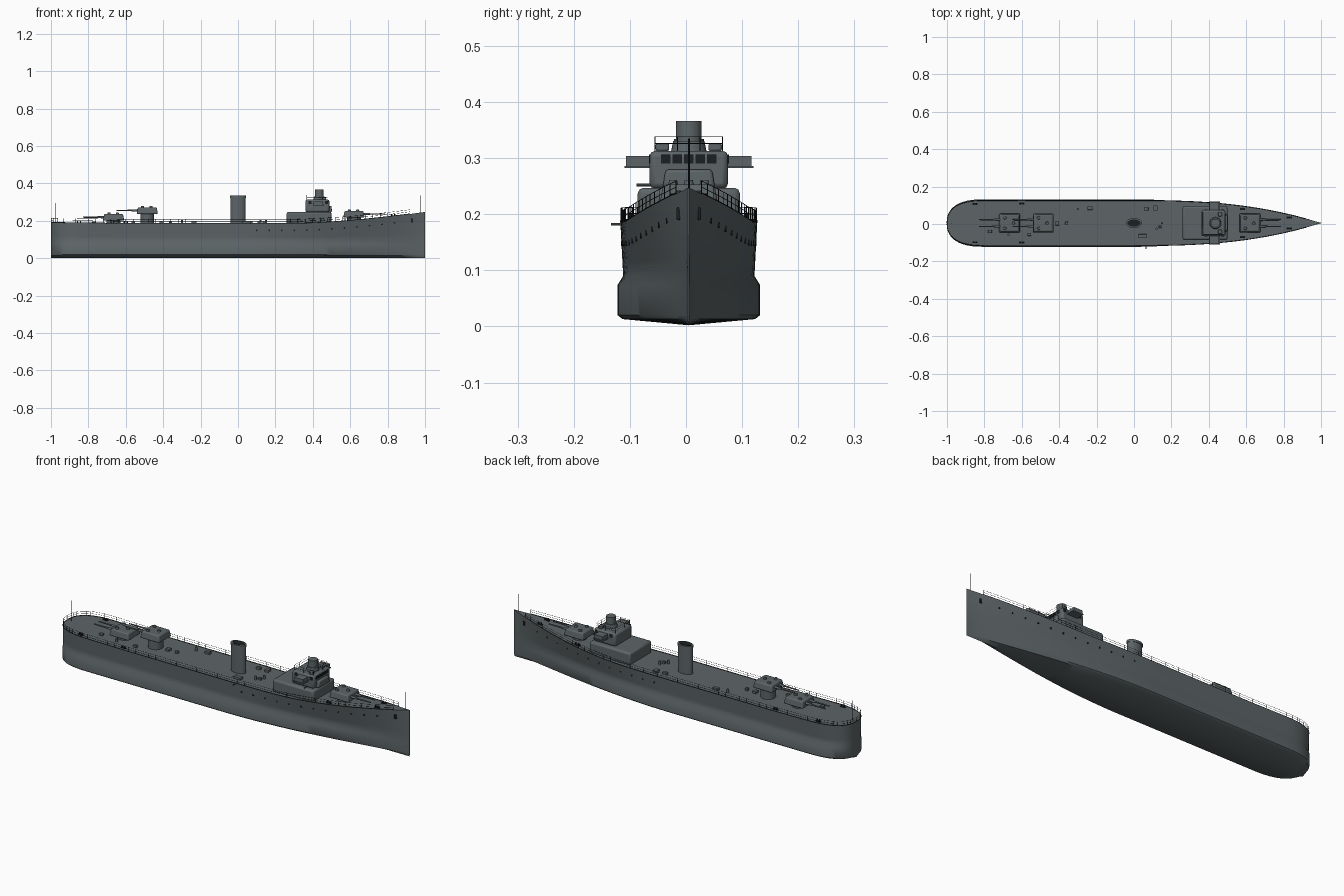
import bpy, bmesh, math
from mathutils import Vector, Matrix

old = bpy.data.objects.get("Cube")
if old:
    bpy.data.objects.remove(old, do_unlink=True)

CY = 0.005  # the centreline of the ship


def material(name, colour):
    m = bpy.data.materials.new(name)
    m.use_nodes = True
    m.diffuse_color = (*colour, 1)
    m.node_tree.nodes["Principled BSDF"].inputs["Base Color"].default_value = (*colour, 1)
    return m


GREY = material("warship grey", (0.11, 0.13, 0.137))
DARK = material("dark fittings", (0.012, 0.014, 0.015))


def finish(name, bm, mat, bevel=0.0, angle=35):
    bmesh.ops.recalc_face_normals(bm, faces=bm.faces)
    me = bpy.data.meshes.new(name)
    bm.to_mesh(me)
    bm.free()
    me.materials.append(mat)
    me.polygons.foreach_set("use_smooth", [True] * len(me.polygons))
    me.set_sharp_from_angle(angle=math.radians(angle))
    ob = bpy.data.objects.new(name, me)
    bpy.context.collection.objects.link(ob)
    if bevel:
        mod = ob.modifiers.new("soft edges", "BEVEL")
        mod.width, mod.segments = bevel, 2
    return ob


def box(name, x, y, z, mat=GREY, bevel=0.0, taper=1.0):
    """Box from (min, max) pairs, y measured from the centreline."""
    bm = bmesh.new()
    bmesh.ops.create_cube(bm, size=1)
    for v in bm.verts:
        k = taper if v.co.z > 0 else 1
        v.co = [(a + b) / 2 + c * (b - a) * s
                for (a, b), c, s in zip((x, y, z), v.co, (k, k, 1))]
        v.co.y += CY
    return finish(name, bm, mat, bevel)


def rod(name, start, end, r1, r2=None, mat=GREY, sides=16, squash=1.0):
    """Cylinder or cone between two points, y measured from the centreline."""
    a, b = Vector(start), Vector(end)
    bm = bmesh.new()
    bmesh.ops.create_cone(bm, cap_ends=True, segments=sides, radius1=r1,
                          radius2=r1 if r2 is None else r2, depth=(b - a).length)
    turn = (b - a).to_track_quat("Z", "Y").to_matrix().to_4x4()
    place = Matrix.Translation((a + b) / 2 + Vector((0, CY, 0)))
    bm.transform(place @ turn @ Matrix.Diagonal((1, squash, 1, 1)))
    return finish(name, bm, mat)


def wires(name, paths, radius):
    cu = bpy.data.curves.new(name, "CURVE")
    cu.dimensions, cu.bevel_depth, cu.bevel_resolution = "3D", radius, 0
    cu.materials.append(DARK)
    for path in paths:
        sp = cu.splines.new("POLY")
        sp.points.add(len(path) - 1)
        for p, co in zip(sp.points, path):
            p.co = (co[0], co[1] + CY, co[2], 1)
    ob = bpy.data.objects.new(name, cu)
    bpy.context.collection.objects.link(ob)


# Hull lines: half breadths and sheer along the length
def plan(x, full, bow_power, hollow):
    if x > 0:
        return max(0.0015, full * (1 - min(x, 1) ** bow_power) ** hollow)
    if x < -0.8:
        return max(0.002, full * max(0, 1 - ((-0.8 - x) / 0.2) ** 2.5) ** 0.4)
    return full


def deck_half(x):
    return plan(x, 0.122, 2.6, 1)


def low_half(x):
    return plan(x, 0.127, 1.9, 1.25)


def deck_z(x):
    return 0.185 + 0.062 * max(0, (x - 0.3) / 0.7) ** 1.6 + 0.005 * max(0, -x - 0.6) / 0.4


def side_half(x, z):
    t = max(0, (z - 0.09) / (deck_z(x) - 0.09))
    return (1 - t) * min(low_half(x), 0.117 / 0.127 * low_half(x)) + t * deck_half(x)


def section(x):
    low, top = low_half(x), deck_z(x)
    pts = [(0, 0.002), (low * 0.93, 0.013), (low, 0.02), (low, 0.074), (side_half(x, 0.09), 0.09)]
    for i in range(1, 5):
        z = 0.09 + (top - 0.09) * i / 4
        pts.append((side_half(x, z), z))
    return pts


stern = [-0.8 - 0.2 * math.sin(i * math.pi / 24) ** 0.8 for i in range(12, 0, -1)]
stations = stern + [-0.8, -0.4] + [i / 30 for i in range(31)]
bm = bmesh.new()
rings = []
for x in stations:
    half = section(x)
    loop = [(x, y + CY, z) for y, z in half] + [(x, CY - y, z) for y, z in half[:0:-1]]
    rings.append([bm.verts.new(p) for p in loop])
for a, b in zip(rings, rings[1:]):
    for i in range(len(a)):
        j = (i + 1) % len(a)
        bm.faces.new((a[i], a[j], b[j], b[i]))
for end in (rings[0], rings[-1]):
    bm.faces.new(end)
finish("hull", bm, GREY, angle=40)

# Guard rails, deck edge strip and posts
rail_x = [x for x in stations if x < -0.81] + [-0.8 + 0.04 * i for i in range(44)]
for side in (-1, 1):
    paths = [[(x, side * (deck_half(x) - 0.001), deck_z(x) + h) for x in rail_x]
             for h in (0.001, 0.012, 0.023)]
    posts = [[a, c] for a, c in zip(paths[0], paths[2])]
    wires("guard_rail", paths[1:] + posts, 0.0007)
    wires("deck_edge", paths[:1], 0.0018)

    # Portholes and anchors
    for i in range(12):
        x = 0.1 + 0.067 * i
        z = deck_z(x) - 0.037
        y = side * side_half(x, z)
        rod("porthole", (x, y - side * 0.003, z), (x, y + side * 0.0015, z), 0.005, mat=DARK, sides=10)
    y = side * side_half(0.93, 0.2)
    box("anchor", (0.924, 0.936), sorted((y - side * 0.006, y + side * 0.004)), (0.19, 0.212), DARK, 0.002)

    # Mooring bollards
    for x in (-0.85, -0.6, 0.58, 0.83):
        y = side * (deck_half(x) - 0.018)
        z = deck_z(x)
        box("bollard_base", (x - 0.014, x + 0.014), (y - 0.005, y + 0.005), (z - 0.004, z + 0.003), DARK)
        for dx in (-0.008, 0.008):
            rod("bollard", (x + dx, y, z), (x + dx, y, z + 0.012), 0.004, mat=DARK, sides=10)

# Flag staffs
rod("jackstaff", (0.975, 0, 0.24), (0.975, 0, 0.335), 0.0018, mat=DARK, sides=6)
rod("ensign_staff", (-0.978, 0, 0.185), (-0.978, 0, 0.295), 0.0018, mat=DARK, sides=6)


# Gun turrets
def turret(name, x, base, way):
    floor = deck_z(x) - 0.005
    rod(name + "_barbette", (x, 0, floor), (x, 0, base + 0.004), 0.037, sides=28)
    box(name + "_house", (x - 0.057, x + 0.057), (-0.052, 0.052), (base, base + 0.036), bevel=0.006, taper=0.88)
    for y in (-0.018, 0.018):
        z = base + 0.019
        rod(name + "_gun_sleeve", (x + way * 0.04, y, z), (x + way * 0.085, y, z), 0.007, 0.005)
        rod(name + "_gun", (x + way * 0.08, y, z), (x + way * 0.165, y, z), 0.004, 0.003, sides=10)
    for dx, y in ((-0.025, 0.028), (-0.025, -0.028), (0.02, 0.0)):
        rod(name + "_hatch", (x + dx, y, base + 0.034), (x + dx, y, base + 0.044), 0.009, 0.007)


turret("aft_lower_turret", -0.665, 0.2, -1)
turret("aft_upper_turret", -0.485, 0.236, -1)
turret("forward_turret", 0.62, 0.217, 1)

# Funnel with rim and dark opening
rod("funnel", (0, 0, 0.18), (0, 0, 0.325), 0.04, sides=36, squash=0.6)
rod("funnel_rim", (0, 0, 0.322), (0, 0, 0.334), 0.043, sides=36, squash=0.62)
rod("funnel_opening", (0, 0, 0.333), (0, 0, 0.3355), 0.035, mat=DARK, sides=36, squash=0.55)

# Superstructure and bridge
box("deckhouse", (0.26, 0.5), (-0.091, 0.091), (0.18, 0.247), bevel=0.01)
box("bridge", (0.36, 0.488), (-0.07, 0.07), (0.245, 0.313), bevel=0.01)
box("bridge_front_shield", (0.478, 0.502), (-0.047, 0.047), (0.245, 0.28), bevel=0.006, taper=0.88)
box("bridge_wings", (0.405, 0.455), (-0.112, 0.112), (0.284, 0.304))
box("bridge_wing_floor", (0.4, 0.46), (-0.115, 0.115), (0.282, 0.286))
for i in range(5):
    y = (i - 2) * 0.0205
    box("front_window", (0.485, 0.4895), (y - 0.0085, y + 0.0085), (0.29, 0.306), DARK)
for side in (-1, 1):
    for x in (0.385, 0.472):
        box("side_window", (x - 0.008, x + 0.008), sorted((side * 0.068, side * 0.0712)), (0.29, 0.306), DARK)
    box("searchlight", (0.45, 0.47), (side * 0.047 - 0.012, side * 0.047 + 0.012), (0.312, 0.327), bevel=0.004)

# Director tower and bridge roof rail
rod("director_base", (0.435, 0, 0.31), (0.435, 0, 0.33), 0.032, 0.028, sides=28)
rod("director", (0.435, 0, 0.325), (0.435, 0, 0.366), 0.023, sides=28)
corners = [(0.368, -0.06), (0.478, -0.06), (0.478, 0.06), (0.368, 0.06), (0.368, -0.06)]
roof_rails = [[(x, y, z) for x, y in corners] for z in (0.326, 0.338)]
roof_posts = [[(x, y, 0.312), (x, y, 0.338)] for x in (0.368, 0.423, 0.478) for y in (-0.06, -0.02, 0.02, 0.06)
              if x != 0.423 or abs(y) > 0.05]
wires("bridge_roof_rail", roof_rails + roof_posts, 0.0007)

# Deck lockers, vents and booms
for x, y, sx, sy in ((-0.77, -0.045, 0.01, 0.008), (-0.56, -0.06, 0.01, 0.008), (-0.41, 0, 0.01, 0.012),
                     (-0.36, 0, 0.008, 0.008), (-0.235, 0.08, 0.014, 0.009), (0.045, -0.07, 0.022, 0.011),
                     (0.115, 0.08, 0.011, 0.014), (0.065, 0.075, 0.012, 0.008), (0.14, -0.02, 0.008, 0.006)):
    box("deck_locker", (x - sx, x + sx), (y - sy, y + sy), (0.18, 0.197), bevel=0.002)
for x, y in ((-0.67, -0.062), (-0.3, 0.075), (0.15, 0), (0.12, -0.03)):
    rod("deck_vent", (x, y, 0.18), (x, y, 0.203), 0.006, sides=12)
rod("side_boom", (0.065, -0.085, 0.182), (0.065, -0.139, 0.182), 0.0025, sides=8)
rod("deckhouse_boom", (0.45, -0.06, 0.252), (0.45, -0.093, 0.252), 0.0025, sides=8)
